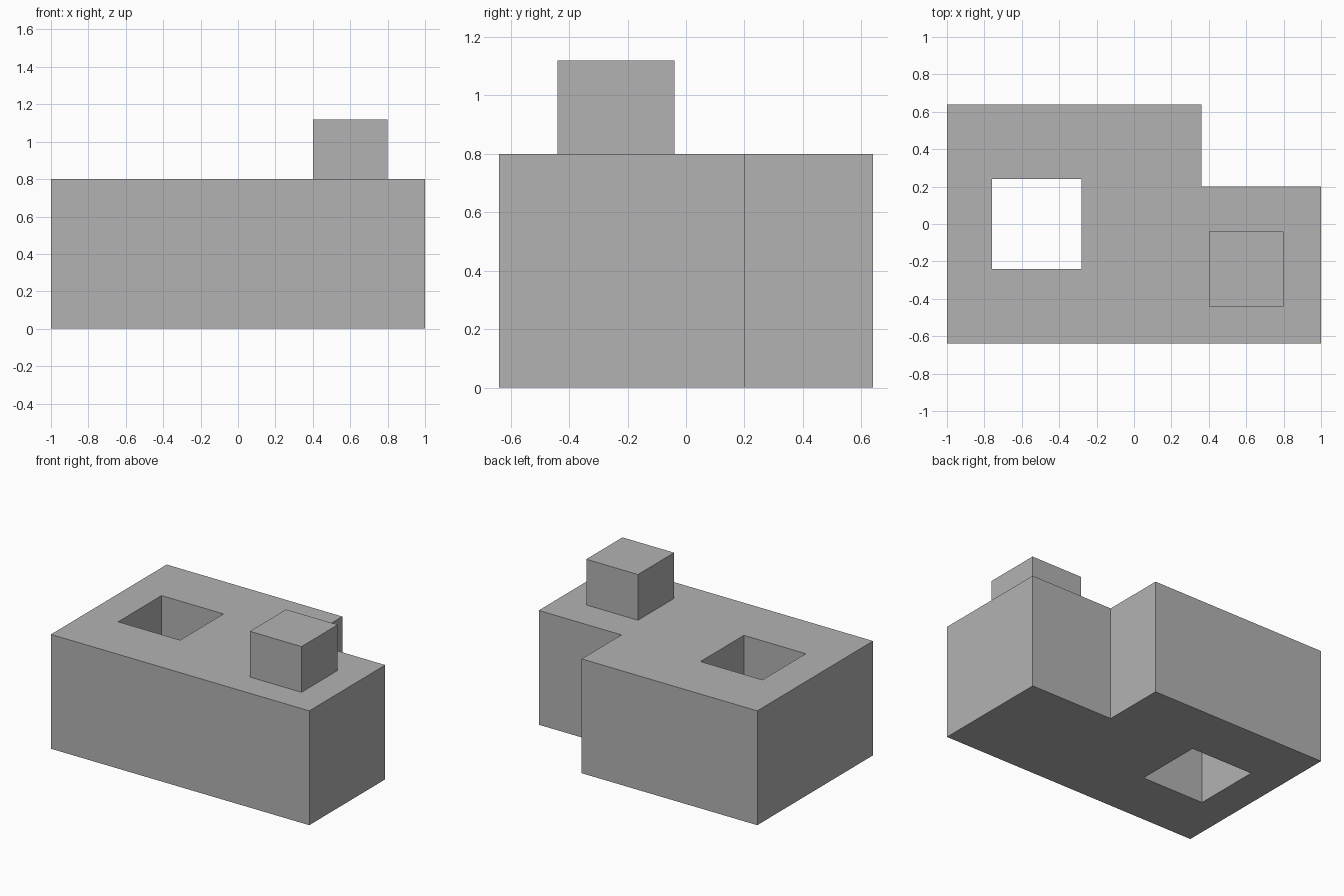
import bpy
import bmesh

old = bpy.data.objects.get("Cube")
if old:
    bpy.data.objects.remove(old, do_unlink=True)

# Single flat grey
grey = bpy.data.materials.new("plain_grey")
grey.use_nodes = True
colour = (0.45, 0.45, 0.45, 1)
grey.diffuse_color = colour
grey.node_tree.nodes["Principled BSDF"].inputs["Base Color"].default_value = colour


def prism(name, outline, bottom, top):
    """Extrude a flat outline from bottom to top."""
    bm = bmesh.new()
    base = bm.faces.new([bm.verts.new((x, y, bottom)) for x, y in outline])
    raised = bmesh.ops.extrude_face_region(bm, geom=[base], use_keep_orig=True)
    verts = [v for v in raised["geom"] if isinstance(v, bmesh.types.BMVert)]
    bmesh.ops.translate(bm, verts=verts, vec=(0, 0, top - bottom))
    bmesh.ops.recalc_face_normals(bm, faces=bm.faces)
    mesh = bpy.data.meshes.new(name)
    bm.to_mesh(mesh)
    bm.free()
    mesh.materials.append(grey)
    obj = bpy.data.objects.new(name, mesh)
    bpy.context.collection.objects.link(obj)
    return obj


def rectangle(x0, x1, y0, y1):
    return [(x0, y0), (x1, y0), (x1, y1), (x0, y1)]


# Body with a notch in its back left corner
body = prism("body", [(-1, -0.64), (1, -0.64), (1, 0.2), (0.36, 0.2),
                      (0.36, 0.64), (-1, 0.64)], 0, 0.8)

# Square shaft cut straight through the body
cutter = prism("shaft_cutter", rectangle(-0.76, -0.28, -0.24, 0.24), -0.2, 1)
cutter.hide_render = True
cutter.hide_viewport = True
cut = body.modifiers.new("shaft", "BOOLEAN")
cut.operation = "DIFFERENCE"
cut.solver = "EXACT"
cut.object = cutter

# Apply the cut and drop the cutter
bpy.context.view_layer.update()
graph = bpy.context.evaluated_depsgraph_get()
cut_mesh = bpy.data.meshes.new_from_object(body.evaluated_get(graph))
body.modifiers.clear()
body.data = cut_mesh
bpy.data.objects.remove(cutter, do_unlink=True)

# Block standing on the body
prism("top_block", rectangle(0.4, 0.8, -0.44, -0.04), 0.8, 1.12)
